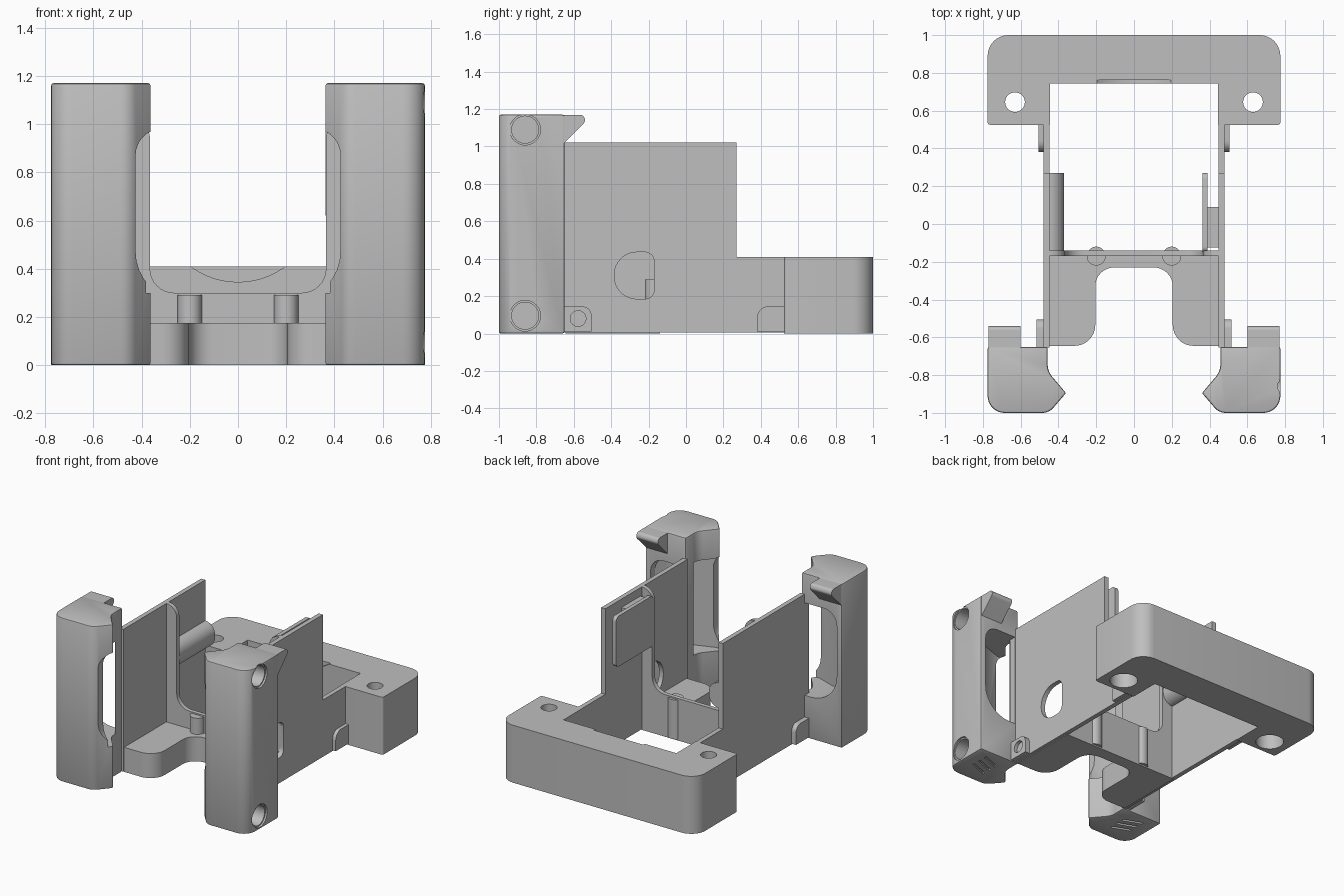
import bpy, bmesh, math
from mathutils import Vector

if "Cube" in bpy.data.objects:
    bpy.data.objects.remove(bpy.data.objects["Cube"])

grey = bpy.data.materials.new("plain grey")
grey.use_nodes = True
colour = (0.52, 0.52, 0.52, 1)
grey.diffuse_color = colour
grey.node_tree.nodes["Principled BSDF"].inputs["Base Color"].default_value = colour


def rounded(corners, steps=8):
    """Outline from (u, v, radius) corners, each radius turned into an arc."""
    out = []
    for i, (u, v, r) in enumerate(corners):
        p = Vector((u, v))
        if not r:
            out.append(p)
            continue
        a = (Vector(corners[i - 1][:2]) - p).normalized()
        b = (Vector(corners[(i + 1) % len(corners)][:2]) - p).normalized()
        half = a.angle(b) / 2
        c = p + (a + b).normalized() * r / math.sin(half)
        start = (p + a * r / math.tan(half) - c).normalized()
        end = (p + b * r / math.tan(half) - c).normalized()
        out += [c + start.slerp(end, k / steps).normalized() * r for k in range(steps + 1)]
    return out


def circle(u, v, r, n=40):
    return [(u + r * math.cos(2 * math.pi * k / n), v + r * math.sin(2 * math.pi * k / n)) for k in range(n)]


def rect(u0, v0, u1, v1, r=0):
    return rounded([(u0, v0, r), (u1, v0, r), (u1, v1, r), (u0, v1, r)])


def prism(name, axis, outline, lo, hi, side=1, bevel=0):
    """Extrude an outline along an axis; side=-1 mirrors it in x."""
    place = {"x": lambda u, v, w: (w * side, u, v),
             "y": lambda u, v, w: (u * side, w, v),
             "z": lambda u, v, w: (u * side, v, w)}[axis]
    bm = bmesh.new()
    ends = [[bm.verts.new(place(p[0], p[1], w)) for p in outline] for w in (lo, hi)]
    n = len(outline)
    bm.faces.new(ends[0])
    bm.faces.new(ends[1])
    for i in range(n):
        j = (i + 1) % n
        bm.faces.new((ends[0][i], ends[0][j], ends[1][j], ends[1][i]))
    bmesh.ops.recalc_face_normals(bm, faces=bm.faces)
    mesh = bpy.data.meshes.new(name)
    bm.to_mesh(mesh)
    bm.free()
    mesh.materials.append(grey)
    ob = bpy.data.objects.new(name, mesh)
    bpy.context.collection.objects.link(ob)
    if bevel:
        mod = ob.modifiers.new("edge", "BEVEL")
        mod.width, mod.segments = bevel, 2
        mod.limit_method, mod.angle_limit = "ANGLE", math.radians(50)
    return ob


def cut(ob, *cutters, operation="DIFFERENCE"):
    for c in cutters:
        mod = ob.modifiers.new("cut", "BOOLEAN")
        mod.operation, mod.solver, mod.object = operation, "EXACT", c
    bpy.context.view_layer.update()
    mesh = bpy.data.meshes.new_from_object(ob.evaluated_get(bpy.context.evaluated_depsgraph_get()))
    ob.modifiers.clear()
    ob.data = mesh
    for c in cutters:
        bpy.data.objects.remove(c)


# Rear block: U-shaped, with screw holes and a shallow thumb recess
block = prism("rear_block", "z", rounded([
    (-0.775, 0.525, 0.015), (-0.445, 0.525, 0), (-0.445, 0.745, 0), (0.445, 0.745, 0),
    (0.445, 0.525, 0), (0.775, 0.525, 0.015), (0.775, 1, 0.11), (-0.775, 1, 0.11)]), 0, 0.41)
holes = []
for s in (1, -1):
    holes += [prism("cutter", "z", circle(0.63, 0.645, 0.052), -0.1, 0.6, s),
              prism("cutter", "z", circle(0.63, 0.645, 0.092), -0.1, 0.12, s)]
holes.append(prism("cutter", "y", circle(0, 0.675, 0.33, 64), 0.7, 0.762))
cut(block, *holes)

# Front shelf with a rounded notch
prism("front_shelf", "z", rounded([
    (-0.46, -0.645, 0), (-0.205, -0.645, 0.11), (-0.205, -0.23, 0.1), (0.205, -0.23, 0.1),
    (0.205, -0.645, 0.11), (0.46, -0.645, 0), (0.46, -0.165, 0), (-0.46, -0.165, 0)]), 0, 0.175)

# Cross frame: low wall with rounded uprights at each end
prism("cross_frame", "y", rounded([
    (-0.46, 0, 0), (0.46, 0, 0), (0.46, 1.02, 0), (0.365, 1.02, 0.08), (0.365, 0.3, 0.1),
    (-0.365, 0.3, 0.1), (-0.365, 1.02, 0.08), (-0.46, 1.02, 0)]), -0.17, -0.14)

for s, word in ((1, "left"), (-1, "right")):
    # Side panel, with a clipped round window on one side only
    panel = prism(word + "_panel", "x", [
        (-0.655, 0.005), (0.53, 0.005), (0.53, 0.41), (0.27, 0.41), (0.27, 1.02), (-0.655, 1.02)],
        0.447, 0.48, s)
    if s == 1:
        window = rounded([(-0.383, 0.185, 0.12), (-0.17, 0.185, 0.05), (-0.17, 0.435, 0.05), (-0.383, 0.435, 0.12)])
        cut(panel, prism("cutter", "x", window, 0.3, 0.6))

    # Corner post with curved inner face
    post = prism(word + "_post", "z", rounded([
        (0.457, -0.65, 0), (0.775, -0.65, 0), (0.775, -1, 0.09), (0.45, -1, 0.08),
        (0.36, -0.895, 0.01), (0.457, -0.78, 0.1)]), 0, 1.17, s, bevel=0.013)
    # Hollow open to the back, breaking out through the inner edge
    hollow = prism("cutter", "z", [
        (0.41, -0.92), (0.55, -0.87), (0.68, -0.78), (0.735, -0.7), (0.735, -0.6),
        (0.482, -0.6), (0.482, -0.7), (0.44, -0.76), (0.3, -0.8), (0.3, -0.92)], 0.2, 1.1, s)
    cut(hollow, prism("cutter", "y", rounded([
        (0.2, 0.3, 0), (0.735, 0.3, 0.2), (0.735, 0.96, 0.1), (0.2, 0.96, 0)]), -1.2, -0.5, s),
        operation="INTERSECT")
    bite = prism("cutter", "y", rounded([
        (0.2, 0.27, 0), (0.425, 0.27, 0.2), (0.425, 0.98, 0.11), (0.2, 0.98, 0)]), -1.2, -0.8, s)
    cutters = [hollow, bite]
    # Bolt holes in one post
    if s == 1:
        for z in (0.095, 1.09):
            cutters += [prism("cutter", "x", circle(-0.86, z, 0.072), 0.66, 0.9),
                        prism("cutter", "x", circle(-0.86, z, 0.082), 0.762, 0.9)]
    # Grip slits under the post
    for k in range(3):
        y = -0.9 + 0.06 * k
        cutters.append(prism("cutter", "z", [
            (0.55, y), (0.68, y + 0.05), (0.68, y + 0.07), (0.55, y + 0.02)], -0.05, 0.012, s))
    cut(post, *cutters)

    # Hook on the back of the post
    prism(word + "_hook", "x", rounded([
        (-0.665, 1.005, 0), (-0.535, 1.135, 0.025), (-0.55, 1.168, 0.02), (-0.665, 1.168, 0)]),
        0.6, 0.77, s)

    # Small outer bosses near the foot of the panel
    boss = prism(word + "_front_boss", "x", rounded([
        (-0.655, 0.01, 0), (-0.505, 0.01, 0), (-0.505, 0.145, 0.05), (-0.655, 0.145, 0)]), 0.47, 0.515, s)
    cut(boss, prism("cutter", "x", circle(-0.577, 0.08, 0.042, 24), 0.49, 0.6))
    prism(word + "_rear_boss", "x", rounded([
        (0.38, 0.01, 0), (0.53, 0.01, 0), (0.53, 0.145, 0), (0.38, 0.145, 0.06)]), 0.47, 0.505, s)

    # Vertical rib on the cross frame
    prism(word + "_rib", "z", circle(0.2, -0.17, 0.05), 0.01, 0.29, s)

# Rounded pad inside the right panel
prism("right_pad", "y", rounded([
    (0.46, 0.55, 0), (0.37, 0.55, 0.08), (0.37, 0.73, 0.08), (0.46, 0.73, 0)]), -0.15, 0.27, -1)

# Spring clip inside the left panel
prism("left_clip_arm", "x", rect(-0.15, 0.62, 0.27, 0.98, 0.03), 0.362, 0.39)
prism("left_clip_bridge", "x", rect(-0.125, 0.62, 0.09, 0.96), 0.385, 0.45)

# Smooth curved faces, keep edges sharp
bpy.ops.object.select_all(action="DESELECT")
for ob in bpy.context.scene.objects:
    if ob.type == "MESH" and grey.name in ob.data.materials:
        ob.select_set(True)
        bpy.context.view_layer.objects.active = ob
bpy.ops.object.shade_smooth_by_angle(angle=math.radians(30))
